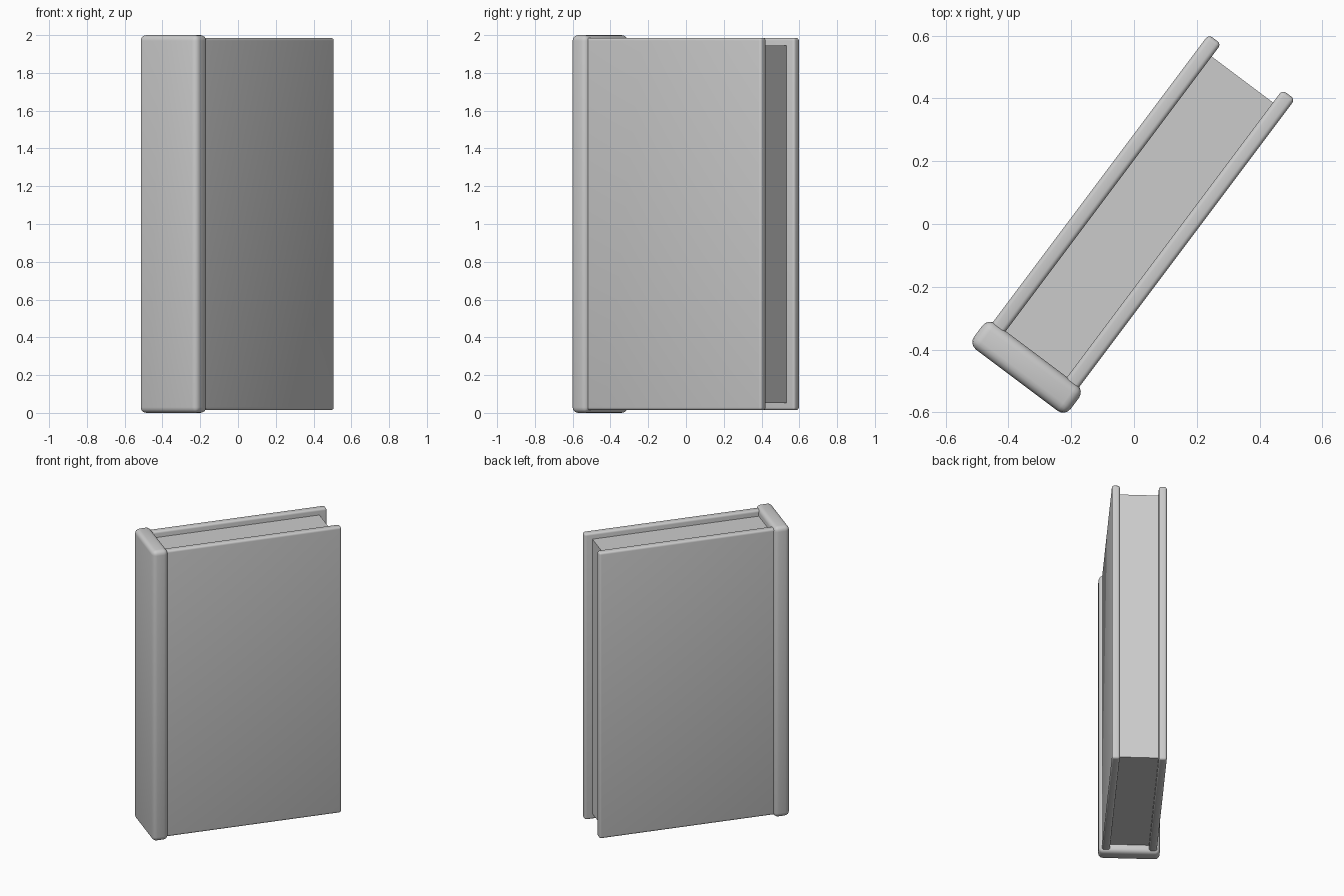
import bpy, math

if "Cube" in bpy.data.objects:
    bpy.data.objects.remove(bpy.data.objects["Cube"])

ANGLE = math.atan2(0.8, 0.6)  # the book stands turned about z


def block(name, u, v, z, bevel=0.0):
    """Box from ranges along the book (u), across it (v) and up (z)."""
    mid = [(a + b) / 2 for a, b in (u, v, z)]
    size = [b - a for a, b in (u, v, z)]
    c, s = math.cos(ANGLE), math.sin(ANGLE)
    loc = (mid[0] * c - mid[1] * s, mid[0] * s + mid[1] * c, mid[2])
    bpy.ops.mesh.primitive_cube_add(size=1, location=loc, rotation=(0, 0, ANGLE))
    ob = bpy.context.object
    ob.name = name
    ob.scale = size
    bpy.ops.object.transform_apply(location=False, rotation=False, scale=True)
    if bevel:
        mod = ob.modifiers.new("rounded_edges", 'BEVEL')
        mod.width = bevel
        mod.segments = 4
        bpy.ops.object.modifier_apply(modifier=mod.name)
        bpy.ops.object.shade_smooth_by_angle(angle=math.radians(35))
    return ob


# Spine, slightly taller and wider than the covers
block("spine", (-0.622, -0.518), (-0.192, 0.192), (0, 2), 0.03)

# Two cover boards
for name, side in (("front_cover", -1), ("back_cover", 1)):
    v = sorted((side * 0.122, side * 0.172))
    block(name, (-0.56, 0.625), v, (0.015, 1.985), 0.014)

# Page block, set back from the cover edges
block("pages", (-0.53, 0.575), (-0.127, 0.127), (0.052, 1.945))
